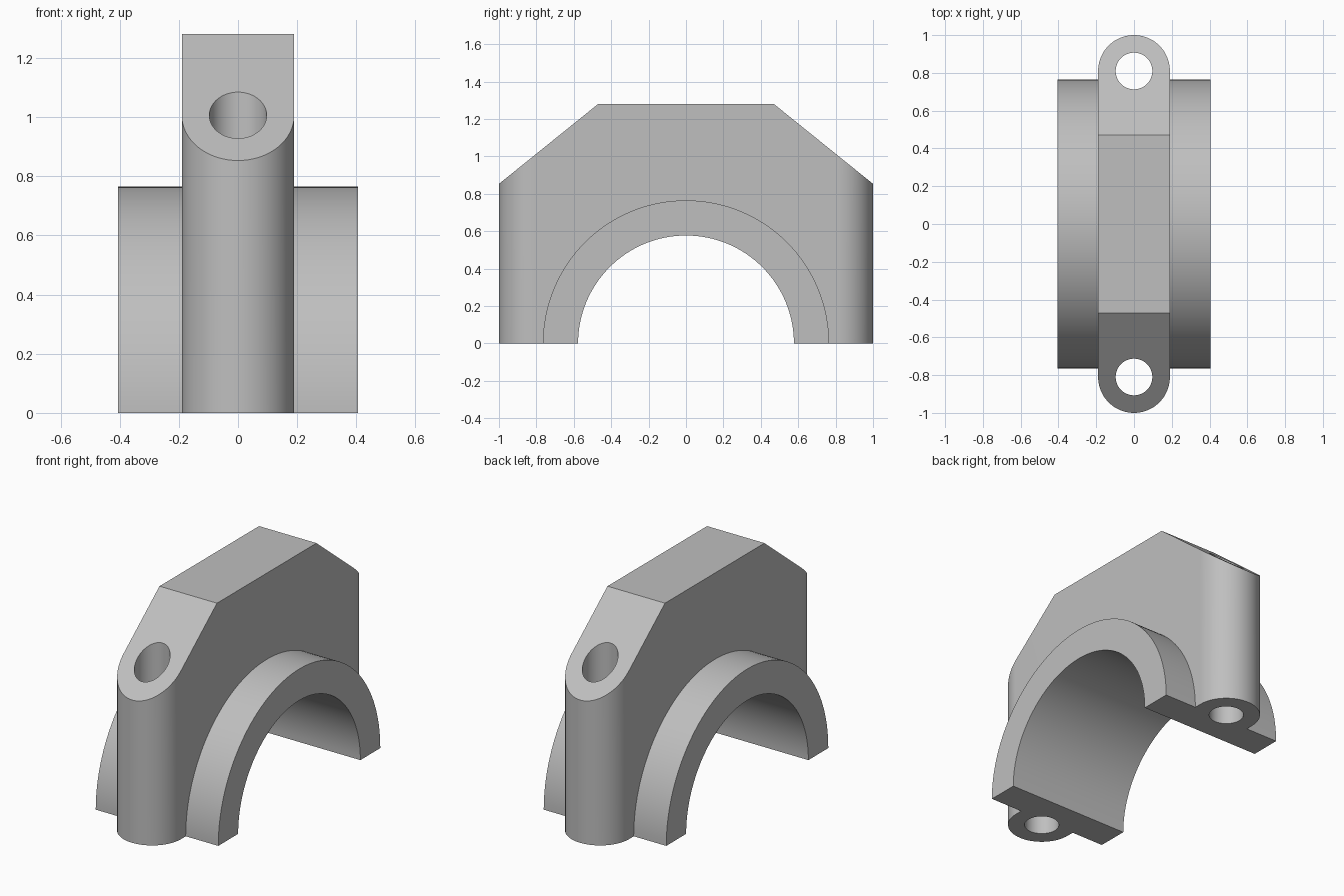
import bpy, bmesh, math
from mathutils import Vector

cube = bpy.data.objects.get("Cube")
if cube:
    bpy.data.objects.remove(cube, do_unlink=True)

WIDTH = 0.19      # half thickness of the web, also radius of its rounded ends
BOLT_Y = 0.81     # bolt hole distance from the centre
TOP = 1.28
SEGMENTS = 128


def prism(name, points, direction):
    """Closed solid made by sweeping a flat outline along a direction."""
    bm = bmesh.new()
    face = bm.faces.new([bm.verts.new(p) for p in points])
    swept = bmesh.ops.extrude_face_region(bm, geom=[face], use_keep_orig=True)
    moved = [v for v in swept["geom"] if isinstance(v, bmesh.types.BMVert)]
    bmesh.ops.translate(bm, verts=moved, vec=Vector(direction))
    bmesh.ops.recalc_face_normals(bm, faces=bm.faces)
    mesh = bpy.data.meshes.new(name)
    bm.to_mesh(mesh)
    bm.free()
    obj = bpy.data.objects.new(name, mesh)
    bpy.context.collection.objects.link(obj)
    return obj


def arc(radius, start, sweep, count):
    angles = [start + sweep * i / count for i in range(count + 1)]
    return [(radius * math.cos(a), radius * math.sin(a)) for a in angles]


def cross_cylinder(name, radius, half_length):
    circle = arc(radius, 0, math.tau, SEGMENTS)[:-1]
    return prism(name, [(-half_length, y, z) for y, z in circle], (2 * half_length, 0, 0))


def combine(target, tool, operation):
    mod = target.modifiers.new(operation.title(), "BOOLEAN")
    mod.operation = operation
    mod.solver = "EXACT"
    mod.object = tool
    bpy.ops.object.select_all(action="DESELECT")
    target.select_set(True)
    bpy.context.view_layer.objects.active = target
    bpy.ops.object.modifier_apply(modifier=mod.name)
    bpy.data.objects.remove(tool, do_unlink=True)


# Upright web with rounded ends
outline = [(x, y + BOLT_Y) for x, y in arc(WIDTH, 0, math.pi, 48)]
outline += [(x, y - BOLT_Y) for x, y in arc(WIDTH, math.pi, math.pi, 48)]
cap = prism("bearing_cap", [(x, y, -1) for x, y in outline], (0, 0, 3))

# Flat top with two sloping shoulders
slope = (TOP - 0.853) / (1 - 0.47)
low = TOP - slope * (1.2 - 0.47)
side = [(-1.2, -2), (1.2, -2), (1.2, low), (0.47, TOP), (-0.47, TOP), (-1.2, low)]
combine(cap, prism("shoulder_shape", [(-1, y, z) for y, z in side], (2, 0, 0)), "INTERSECT")

# Bearing shell, then its bore
combine(cap, cross_cylinder("shell", 0.765, 0.405), "UNION")
combine(cap, cross_cylinder("bore", 0.577, 1), "DIFFERENCE")

# Vertical bolt holes
for sign in (-1, 1):
    hole = [(x, y + sign * BOLT_Y, -2) for x, y in arc(0.097, 0, math.tau, 64)[:-1]]
    combine(cap, prism("bolt_hole", hole, (0, 0, 5)), "DIFFERENCE")

# Flat split face at the bottom
floor = [(-2, -2, -3), (2, -2, -3), (2, 2, -3), (-2, 2, -3)]
combine(cap, prism("split_cut", floor, (0, 0, 3)), "DIFFERENCE")

# Plain grey metal
grey = bpy.data.materials.new("grey_metal")
grey.use_nodes = True
colour = (0.52, 0.52, 0.52, 1)
grey.diffuse_color = colour
grey.node_tree.nodes["Principled BSDF"].inputs["Base Color"].default_value = colour
cap.data.materials.clear()
cap.data.materials.append(grey)

bpy.ops.object.shade_smooth_by_angle(angle=math.radians(30))
